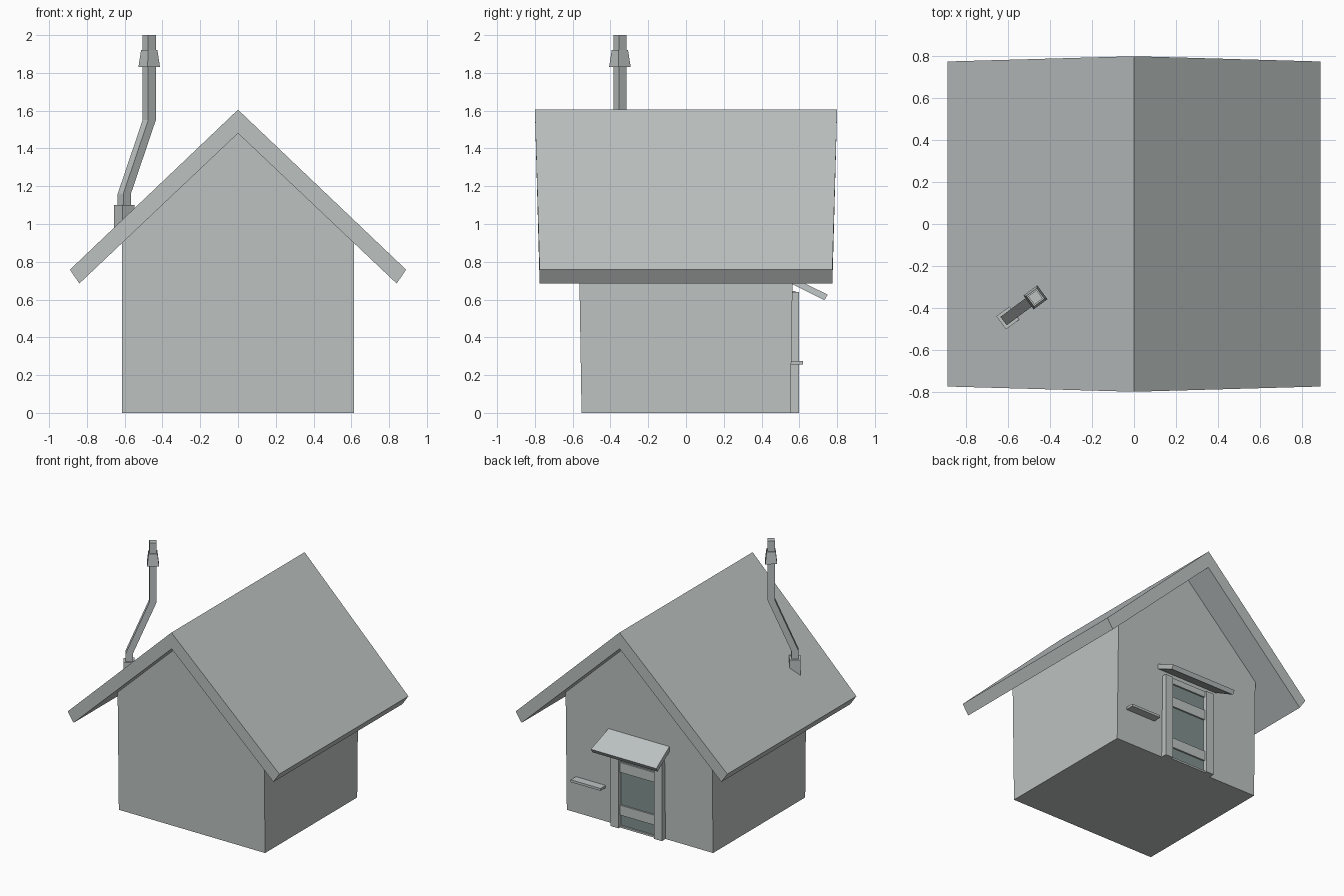
import bpy, bmesh, math
from mathutils import Vector, Matrix

if "Cube" in bpy.data.objects:
    bpy.data.objects.remove(bpy.data.objects["Cube"])


def material(name, rgb):
    m = bpy.data.materials.new(name)
    m.diffuse_color = (*rgb, 1)
    m.use_nodes = True
    m.node_tree.nodes["Principled BSDF"].inputs["Base Color"].default_value = m.diffuse_color
    return m


GREY = material("pale_grey", (0.51, 0.546, 0.54))
GLASS = material("dark_teal_glass", (0.22, 0.285, 0.275))


def loft(name, rings, mat=GREY):
    """Skin a closed solid through rings with equal vertex counts."""
    bm = bmesh.new()
    loops = [[bm.verts.new(p) for p in ring] for ring in rings]
    n = len(loops[0])
    for a, b in zip(loops, loops[1:]):
        for i in range(n):
            j = (i + 1) % n
            bm.faces.new((a[i], a[j], b[j], b[i]))
    bm.faces.new(loops[0])
    bm.faces.new(loops[-1])
    bmesh.ops.recalc_face_normals(bm, faces=bm.faces)
    me = bpy.data.meshes.new(name)
    bm.to_mesh(me)
    bm.free()
    me.materials.append(mat)
    ob = bpy.data.objects.new(name, me)
    bpy.context.collection.objects.link(ob)
    return ob


def gable(name, profile, half_depth):
    """Extrude an x-z profile both ways along y, flaring with height."""
    return loft(name, [[(x, s * half_depth(z), z) for x, z in profile]
                       for s in (-1, 1)])


def box(name, x0, x1, y0, y1, z0, z1, mat=GREY):
    return loft(name, [[(x0, y0, z), (x1, y0, z), (x1, y1, z), (x0, y1, z)]
                       for z in (z0, z1)], mat)


# House walls and thick overhanging roof
gable("house_walls", [(-0.615, 0), (0.615, 0), (0.615, 0.898), (0, 1.48), (-0.615, 0.898)],
      lambda z: 0.553 + 0.016 * z)
gable("roof", [(-0.89, 0.758), (-0.84, 0.685), (0, 1.48), (0.84, 0.685),
               (0.89, 0.758), (0, 1.605)],
      lambda z: 0.775 + 0.025 * max(0, (z - 0.758) / 0.847))

# Door: posts, lintel, glazed leaf and rails, on the +y wall
for side, s in (("left", 1), ("right", -1)):
    x = sorted((s * 0.15, s * 0.215))
    box(f"door_post_{side}", *x, 0.54, 0.597, 0, 0.64)
box("door_glass", -0.15, 0.15, 0.54, 0.568, 0.012, 0.64, GLASS)
for name, z0, z1 in (("door_sill", 0, 0.014), ("lower_door_rail", 0.095, 0.17),
                     ("upper_door_rail", 0.42, 0.495), ("door_lintel", 0.6, 0.645)):
    box(name, -0.15, 0.15, 0.54, 0.58, z0, z1)

# Sloping awning over the door
loft("door_awning", [
    [(-w, y0, z0), (w, y0, z0), (w, y1, z1), (-w, y1, z1)]
    for w, y0, z0, y1, z1 in ((0.255, 0.545, 0.69, 0.555, 0.722),
                              (0.275, 0.733, 0.597, 0.75, 0.626))])

# Small wall ledge beside the door
box("wall_ledge", 0.285, 0.535, 0.545, 0.62, 0.257, 0.275)


# Crooked stove pipe: square sections turned towards the bend
def square(cx, cy, z, side):
    rot = Matrix.Rotation(math.radians(36.5), 3, 'Z')
    h = side / 2
    return [Vector((cx, cy, z)) + rot @ Vector((a * h, b * h, 0))
            for a, b in ((-1, -1), (1, -1), (1, 1), (-1, 1))]


LOW, HIGH = (-0.602, -0.448), (-0.47, -0.35)
loft("chimney_base", [square(*LOW, 0.93, 0.078), square(*LOW, 1.10, 0.078)])
loft("chimney_pipe", [square(*LOW, 1.05, 0.05), square(*LOW, 1.16, 0.05),
                      square(*HIGH, 1.55, 0.05), square(*HIGH, 2.0, 0.05)])
loft("chimney_collar", [square(*HIGH, 1.83, 0.082), square(*HIGH, 1.92, 0.062)])
